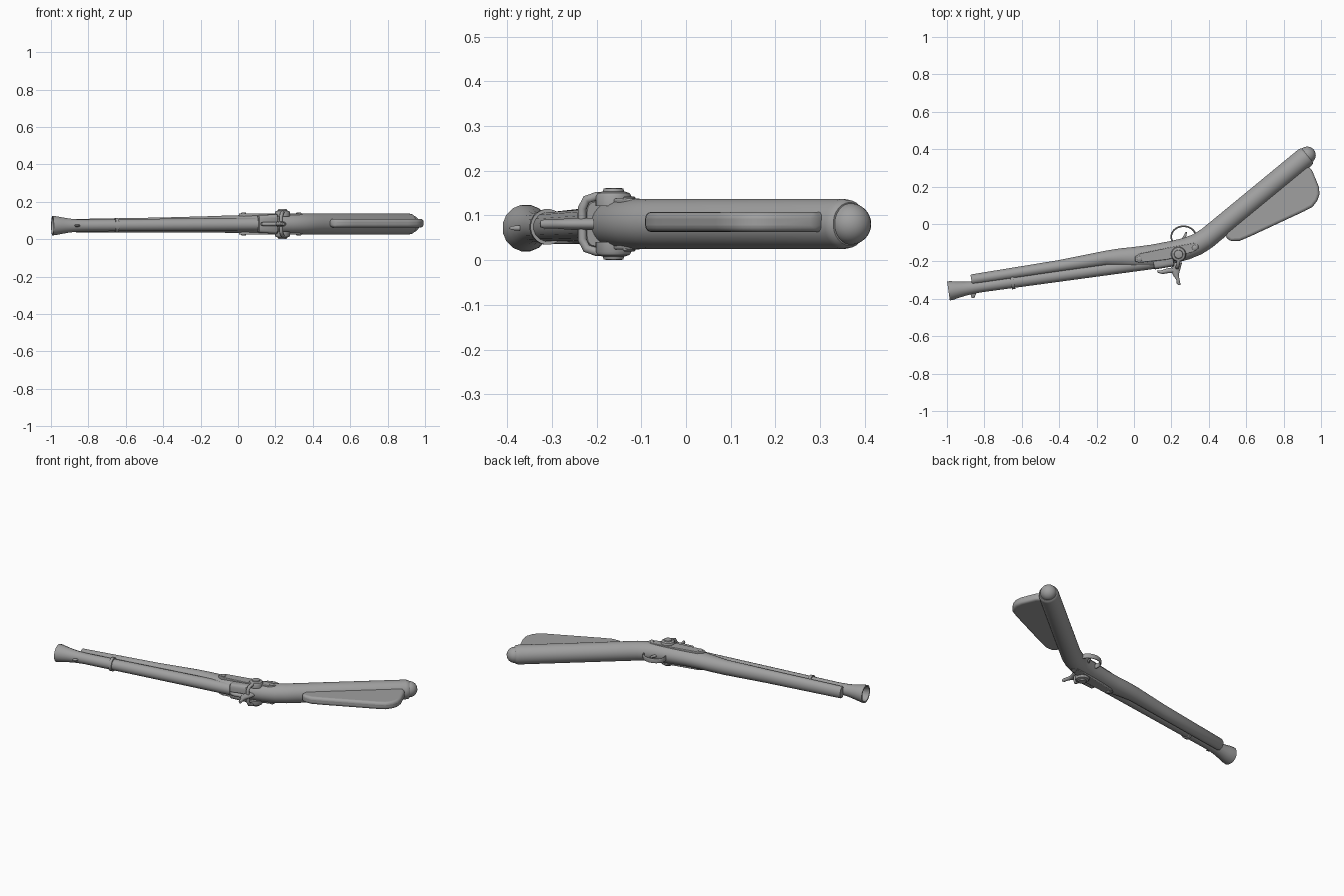
import bpy, bmesh, math
from mathutils import Vector

if "Cube" in bpy.data.objects:
    bpy.data.objects.remove(bpy.data.objects["Cube"])

grey = bpy.data.materials.new("plain grey")
grey.diffuse_color = (0.35, 0.35, 0.35, 1)
grey.use_nodes = True
grey.node_tree.nodes["Principled BSDF"].inputs["Base Color"].default_value = grey.diffuse_color
ZC = 0.081  # mid height of the lock and butt


def finish(name, bm, smooth=40):
    bmesh.ops.recalc_face_normals(bm, faces=bm.faces)
    mesh = bpy.data.meshes.new(name)
    bm.to_mesh(mesh)
    bm.free()
    ob = bpy.data.objects.new(name, mesh)
    bpy.context.collection.objects.link(ob)
    mesh.materials.append(grey)
    bpy.ops.object.select_all(action='DESELECT')
    ob.select_set(True)
    bpy.context.view_layer.objects.active = ob
    bpy.ops.object.shade_smooth_by_angle(angle=math.radians(smooth))
    return ob


def loft(name, sections, n=32, power=1.0, smooth=40):
    """Sections: x, y, z, heading in degrees, half width, half height."""
    bm = bmesh.new()
    rings = []
    for x, y, z, deg, w, h in sections:
        a = math.radians(deg)
        ring = []
        for i in range(n):
            t = 2 * math.pi * (i + 0.5) / n
            c, s = math.cos(t), math.sin(t)
            u = math.copysign(abs(c) ** power, c) * w
            v = math.copysign(abs(s) ** power, s) * h
            ring.append(bm.verts.new((x - math.sin(a) * u, y + math.cos(a) * u, z + v)))
        rings.append(ring)
    for r0, r1 in zip(rings, rings[1:]):
        for i in range(n):
            bm.faces.new((r0[i], r0[(i + 1) % n], r1[(i + 1) % n], r1[i]))
    bm.faces.new(rings[0])
    bm.faces.new(rings[-1])
    return finish(name, bm, smooth)


def slab(name, outline, z0, z1, bevel):
    bm = bmesh.new()
    face = bm.faces.new([bm.verts.new((x, y, z0)) for x, y in outline])
    ext = bmesh.ops.extrude_face_region(bm, geom=[face])
    for v in ext["geom"]:
        if isinstance(v, bmesh.types.BMVert):
            v.co.z = z1
    ob = finish(name, bm)
    mod = ob.modifiers.new("soft edge", 'BEVEL')
    mod.width, mod.segments = bevel, 4
    return ob


def disc(name, x, y, profile, side):
    """Turned boss standing on one face of the lock; profile is radius, height from mid."""
    bm = bmesh.new()
    prev = None
    for r, h in profile:
        ring = [bm.verts.new((x + r * math.cos(i * math.pi / 12), y + r * math.sin(i * math.pi / 12),
                              ZC + side * h)) for i in range(24)]
        if prev:
            for i in range(24):
                bm.faces.new((prev[i], prev[(i + 1) % 24], ring[(i + 1) % 24], ring[i]))
        else:
            bm.faces.new(ring)
        prev = ring
    bm.faces.new(prev)
    return finish(name, bm)


# Wooden stock, from fore end through the wrist to the butt
loft("stock", [
    (-.87, -.298, .072, 9, .026, .033), (-.865, -.298, .072, 9, .029, .036),
    (-.4, -.226, .076, 9, .033, .040), (-.15, -.184, .079, 9, .041, .044),
    (-.07, -.180, .080, 9, .050, .046), (0, -.180, .080, 9, .057, .048),
    (.1, -.172, .081, 9, .062, .051), (.2, -.152, ZC, 11, .061, .054),
    (.28, -.132, ZC, 16, .059, .055), (.34, -.108, ZC, 23, .058, .056),
    (.39, -.076, ZC, 32, .057, .056), (.43, -.043, ZC, 37, .056, .056),
    (.48, -.002, ZC, 39.5, .056, .056), (.91, .352, ZC, 39.5, .056, .056),
    (.921, .361, ZC, 39.5, .054, .054), (.927, .366, ZC, 39.5, .048, .048)])

# Rounded butt end
bm = bmesh.new()
bmesh.ops.create_uvsphere(bm, u_segments=24, v_segments=16, radius=.046)
bmesh.ops.translate(bm, verts=bm.verts, vec=(.926, .368, ZC))
finish("butt_cap", bm, 60)

# Thin comb blade under the butt
slab("butt_blade", [(.50, 0), (.49, -.07), (.515, -.092), (.565, -.09), (.62, -.067), (.91, .068),
                    (.955, .092), (.98, .125), (.992, .16), (.988, .2), (.95, .292), (.90, .33)],
     .063, .108, .015)

# Barrel with flared, hollow muzzle
def along(t):
    return (-.992 + t * .99, -.358 + t * .138, .072 + t * .007)

barrel = [(.13, .02), (.06, .026), (0, .045), (0, .053), (.02, .051), (.05, .045),
          (.09, .038), (.13, .034), (.18, .032), (1.16, .036)]
loft("barrel", [(*along(t), 8, r, r) for t, r in barrel], n=16)

# Barrel band and front sight
loft("barrel_band", [(*along(t), 8, r, r + .001) for t, r in
                     [(.338, .034), (.338, .039), (.356, .039), (.356, .034)]], n=24)
loft("front_sight", [(-.873, -.368, .072, 0, .010, .005), (-.868, -.372, .072, 0, .024, .006),
                     (-.853, -.372, .072, 0, .024, .006), (-.845, -.365, .072, 0, .008, .005)], n=12)

# Breech block and lock plates
loft("breech_block", [(.105, -.213, ZC, 8, .026, .043), (.11, -.212, ZC, 8, .031, .047),
                      (.205, -.196, ZC, 10, .031, .052), (.21, -.195, ZC, 10, .027, .049)],
     n=24, power=.5)
slab("lock_plate", [(.005, -.175), (.03, -.158), (.18, -.127), (.32, -.102), (.345, -.112),
                    (.345, -.130), (.32, -.148), (.18, -.190), (.03, -.207), (.005, -.200)],
     ZC - .057, ZC + .057, .004)

for side, label in ((1, "upper"), (-1, "lower")):
    # Domed hammer pivots and plate screws
    disc(label + "_pivot", .238, -.162,
         [(.040, .04), (.040, .062), (.036, .069), (.024, .073), (.022, .079), (.014, .081)], side)
    for i, (x, y) in enumerate([(.03, -.186), (.325, -.127)]):
        disc(f"{label}_screw_{i + 1}", x, y, [(.014, .04), (.014, .059), (.010, .062)], side)

# Strap joining both pivots around the breech
curve = bpy.data.curves.new("hammer_yoke", 'CURVE')
curve.dimensions = '3D'
curve.bevel_depth, curve.bevel_resolution = .010, 3
curve.use_fill_caps = True
half = [(.24, -.165, .062), (.238, -.200, .062), (.234, -.222, .055), (.230, -.232, .035)]
path = half + [(x, y, -h) for x, y, h in reversed(half)]
spline = curve.splines.new('POLY')
spline.points.add(len(path) - 1)
for p, (x, y, h) in zip(spline.points, path):
    p.co = (x, y, ZC + h, 1)
yoke = bpy.data.objects.new("hammer_yoke", curve)
bpy.context.collection.objects.link(yoke)
curve.materials.append(grey)

# Hammer spur and striking nose
loft("hammer_spur", [(.232, -.21, ZC, -80, .026, .014), (.222, -.245, ZC, -85, .026, .014),
                     (.224, -.272, ZC, -82, .016, .012), (.234, -.295, ZC, -75, .009, .010),
                     (.238, -.318, ZC, -85, .010, .010), (.242, -.326, ZC, -85, .006, .007)], n=16)
loft("hammer_nose", [(.225, -.245, ZC, 0, .016, .012), (.18, -.250, ZC, 15, .013, .012),
                     (.15, -.258, ZC, 25, .011, .011), (.125, -.255, ZC, 30, .007, .009)], n=16)

# Trigger guard strap and trigger
guard = []
for i in range(25):
    a = math.radians(-30 + 240 * i / 24)
    x, y = .265 + .066 * math.cos(a), -.068 + .056 * math.sin(a)
    heading = math.degrees(math.atan2(.056 * math.cos(a), -.066 * math.sin(a)))
    guard.append((x, y, ZC, heading, .0045, .014))
loft("trigger_guard", guard, n=12, power=.6)
loft("trigger", [(.262, -.10, ZC, 90, .014, .008), (.268, -.075, ZC, 80, .010, .008),
                 (.276, -.055, ZC, 70, .006, .007), (.279, -.043, ZC, 80, .004, .005)], n=12)
